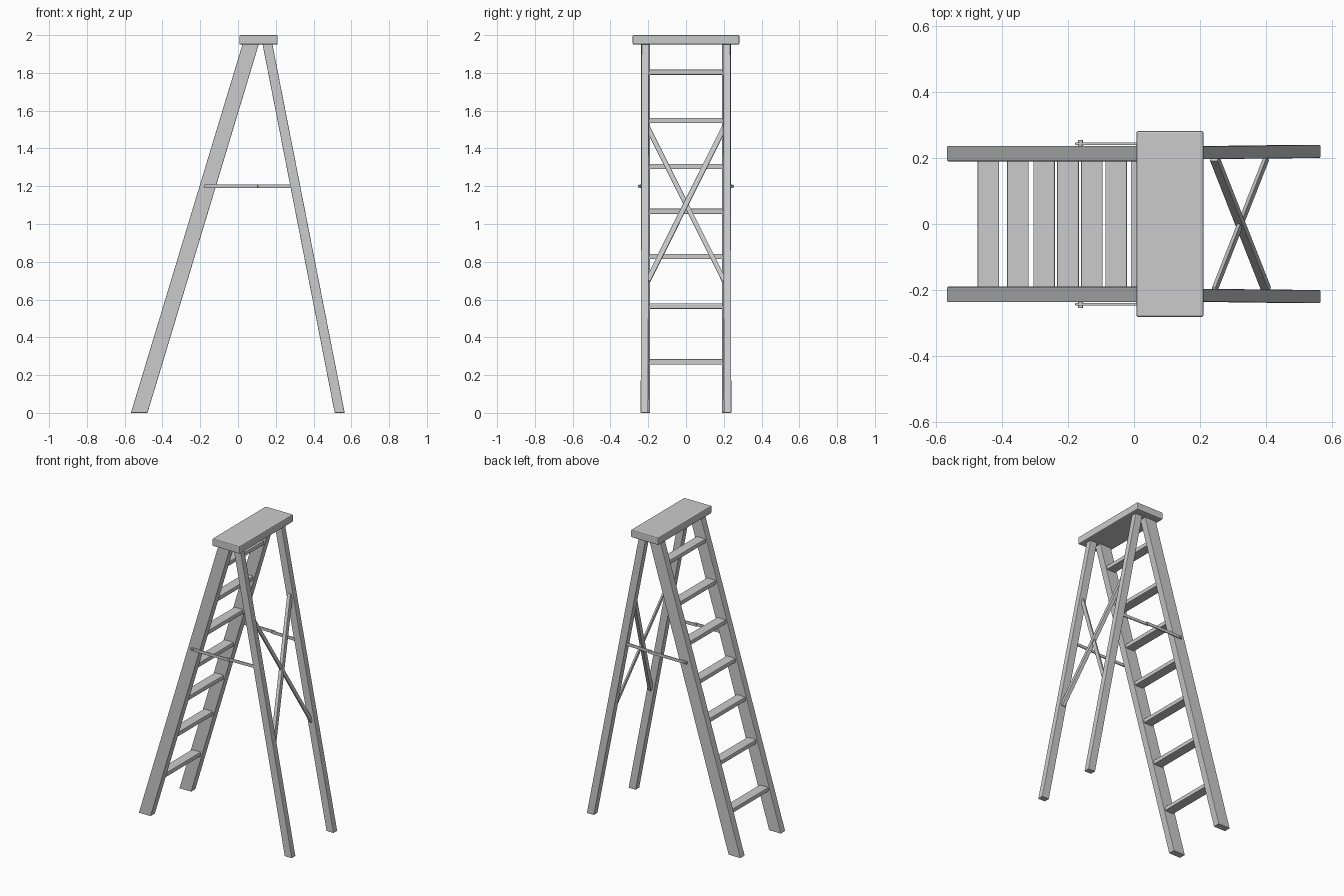
import bpy, bmesh
from mathutils import Vector, Matrix

if "Cube" in bpy.data.objects:
    bpy.data.objects.remove(bpy.data.objects["Cube"])


def finish(name, bm, bevel=0.0):
    bmesh.ops.recalc_face_normals(bm, faces=bm.faces)
    me = bpy.data.meshes.new(name)
    bm.to_mesh(me)
    bm.free()
    ob = bpy.data.objects.new(name, me)
    bpy.context.collection.objects.link(ob)
    if bevel:
        m = ob.modifiers.new("edge_softening", 'BEVEL')
        m.width = bevel
        m.segments = 2
    return ob


def box(name, lo, hi, bevel=0.0):
    bm = bmesh.new()
    c = (Vector(lo) + Vector(hi)) / 2
    s = Vector(hi) - Vector(lo)
    bmesh.ops.create_cube(bm, size=1, matrix=Matrix.Translation(c) @ Matrix.Diagonal((*s, 1)))
    return finish(name, bm, bevel)


def leg(name, foot, head, side):
    """Slanted leg with level ends; foot/head = (x0, x1, y0, y1, z)."""
    bm = bmesh.new()
    rings = []
    for x0, x1, y0, y1, z in (foot, head):
        rings.append([bm.verts.new((x, side * y, z))
                      for x, y in ((x0, y0), (x1, y0), (x1, y1), (x0, y1))])
    a, b = rings
    bm.faces.new(a)
    bm.faces.new(b)
    for i in range(4):
        j = (i + 1) % 4
        bm.faces.new((a[i], a[j], b[j], b[i]))
    return finish(name, bm, 0.003)


def bar(name, p, q, normal, thick, wide, bevel=0.002):
    """Rectangular bar from p to q; thick is measured along normal."""
    p, q = Vector(p), Vector(q)
    d = (q - p).normalized()
    n = Vector(normal)
    n = (n - d * n.dot(d)).normalized()
    w = d.cross(n)
    rot = Matrix((n, w, d)).transposed().to_4x4()
    bm = bmesh.new()
    bmesh.ops.create_cube(bm, size=1, matrix=Matrix.Translation((p + q) / 2) @ rot
                          @ Matrix.Diagonal((thick, wide, (q - p).length, 1)))
    return finish(name, bm, bevel)


def pin(name, x, y, z, r, length):
    bm = bmesh.new()
    bmesh.ops.create_cone(bm, cap_ends=True, segments=16, radius1=r, radius2=r, depth=length,
                          matrix=Matrix.Translation((x, y, z)) @ Matrix.Rotation(1.570796, 4, 'X'))
    return finish(name, bm)


# top cap
box("top_cap", (0.007, -0.282, 1.95), (0.21, 0.282, 2.0), 0.006)

# legs, folding spreaders and their pins on both sides
for side, tag in ((-1, "right"), (1, "left")):
    leg("step_rail_" + tag, (-0.567, -0.479, 0.19, 0.237, 0), (0.024, 0.11, 0.19, 0.237, 1.952), side)
    leg("rear_leg_" + tag, (0.512, 0.565, 0.2, 0.24, 0), (0.13, 0.182, 0.196, 0.235, 1.952), side)
    bar("spreader_front_" + tag, (-0.178, side * 0.243, 1.2), (0.105, side * 0.243, 1.2),
        (0, 1, 0), 0.008, 0.02)
    bar("spreader_rear_" + tag, (0.085, side * 0.235, 1.2), (0.30, side * 0.228, 1.2),
        (0, 1, 0), 0.008, 0.02)
    pin("spreader_pin_" + tag, -0.162, side * 0.243, 1.2, 0.007, 0.022)
    pin("spreader_joint_" + tag, 0.095, side * 0.239, 1.2, 0.006, 0.018)

# level treads between the rails
for i, z in enumerate((0.27, 0.565, 0.828, 1.067, 1.304, 1.548, 1.803)):
    x = -0.523 + 0.303 * z
    box("step_%d" % (i + 1), (x - 0.033, -0.194, z - 0.014), (x + 0.033, 0.194, z + 0.014), 0.004)

# crossed brace in the plane of the rear legs
plane = (0.98, 0, 0.19)
bar("cross_brace_a", (0.243, 0.202, 1.51), (0.402, -0.202, 0.70), plane, 0.024, 0.027)
bar("cross_brace_b", (0.243, -0.202, 1.51), (0.402, 0.202, 0.70), plane, 0.012, 0.025)
